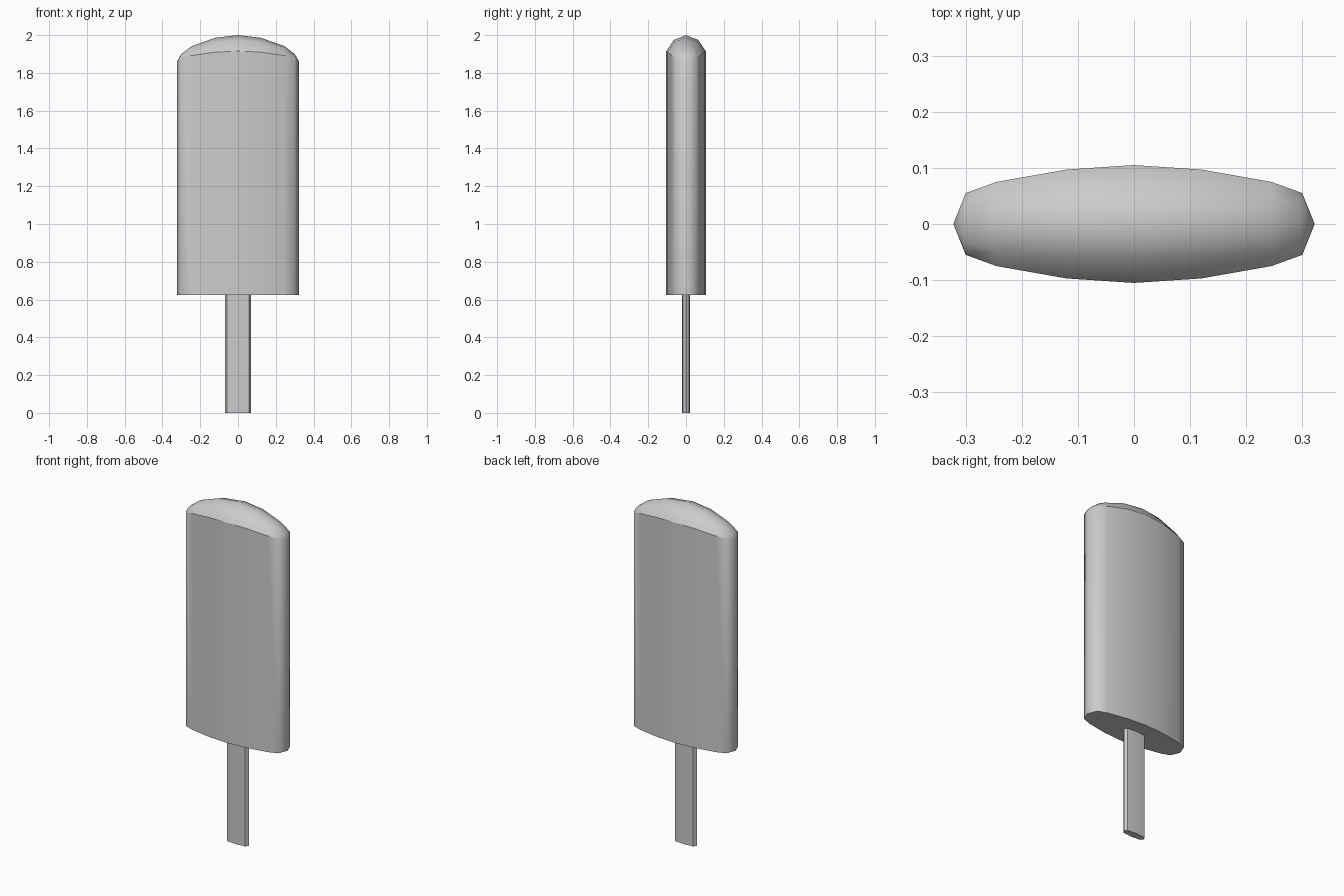
import bpy
import bmesh

if "Cube" in bpy.data.objects:
    bpy.data.objects.remove(bpy.data.objects["Cube"], do_unlink=True)

grey = bpy.data.materials.new("light_grey")
grey.use_nodes = True
colour = (0.6, 0.6, 0.6, 1)
grey.diffuse_color = colour
grey.node_tree.nodes["Principled BSDF"].inputs["Base Color"].default_value = colour


def finish(bm, name, is_sharp):
    """Turn the mesh into a smooth object with chosen hard edges."""
    bmesh.ops.recalc_face_normals(bm, faces=bm.faces)
    for f in bm.faces:
        f.smooth = True
    for e in bm.edges:
        e.smooth = not is_sharp(e)
    mesh = bpy.data.meshes.new(name)
    bm.to_mesh(mesh)
    bm.free()
    mesh.materials.append(grey)
    ob = bpy.data.objects.new(name, mesh)
    bpy.context.collection.objects.link(ob)


def mirror_columns(half):
    return [(-c[0], *c[1:]) for c in reversed(half[1:])] + half


# Ice bar: columns of (x, half depth, rim height, ridge height)
BASE = 0.625
columns = mirror_columns([
    (0, 0.105, 1.915, 2.0), (0.12, 0.097, 1.91, 1.986),
    (0.245, 0.075, 1.892, 1.942), (0.30, 0.055, 1.88, 1.9)])
tip_x, tip_z = 0.322, 1.863
rows = [(-1, 0), (-0.62, 0.7), (0, 1), (0.62, 0.7), (1, 0)]

bm = bmesh.new()
grid = [[bm.verts.new((x, d * v, rim + (top - rim) * h)) for v, h in rows]
        for x, d, rim, top in columns]
tips = [bm.verts.new((s * tip_x, 0, tip_z)) for s in (-1, 1)]

# Domed top
for a, b in zip(grid, grid[1:]):
    for i in range(len(rows) - 1):
        bm.faces.new((a[i], b[i], b[i + 1], a[i + 1]))
for tip, end in zip(tips, (grid[0], grid[-1])):
    for a, b in zip(end, end[1:]):
        bm.faces.new((a, b, tip))

# Walls and flat underside
rim = [c[0] for c in grid] + [tips[1]] + [c[-1] for c in reversed(grid)] + [tips[0]]
foot = [bm.verts.new((v.co.x, v.co.y, BASE)) for v in rim]
for i in range(len(rim)):
    j = (i + 1) % len(rim)
    bm.faces.new((rim[i], rim[j], foot[j], foot[i]))
bm.faces.new(foot)
rim_set, foot_set = set(rim), set(foot)


def bar_edge(e):
    on_rim = all(v in rim_set for v in e.verts)
    on_foot = all(v in foot_set for v in e.verts)
    return on_foot or (on_rim and max(abs(v.co.x) for v in e.verts) < 0.31)


finish(bm, "ice_bar", bar_edge)

# Stick: flat rounded section pushed up into the bar
front = mirror_columns([(0, -0.022), (0.058, -0.017), (0.07, 0)])
section = front + [(x, -y) for x, y in reversed(front[1:-1])]
bm = bmesh.new()
bottom = bm.faces.new([bm.verts.new((x, y, 0)) for x, y in section])
sides = bmesh.ops.extrude_face_region(bm, geom=[bottom], use_keep_orig=True)
top_verts = [g for g in sides["geom"] if isinstance(g, bmesh.types.BMVert)]
bmesh.ops.translate(bm, verts=top_verts, vec=(0, 0, BASE + 0.1))
finish(bm, "stick", lambda e: e.calc_face_angle(0) > 0.6)
